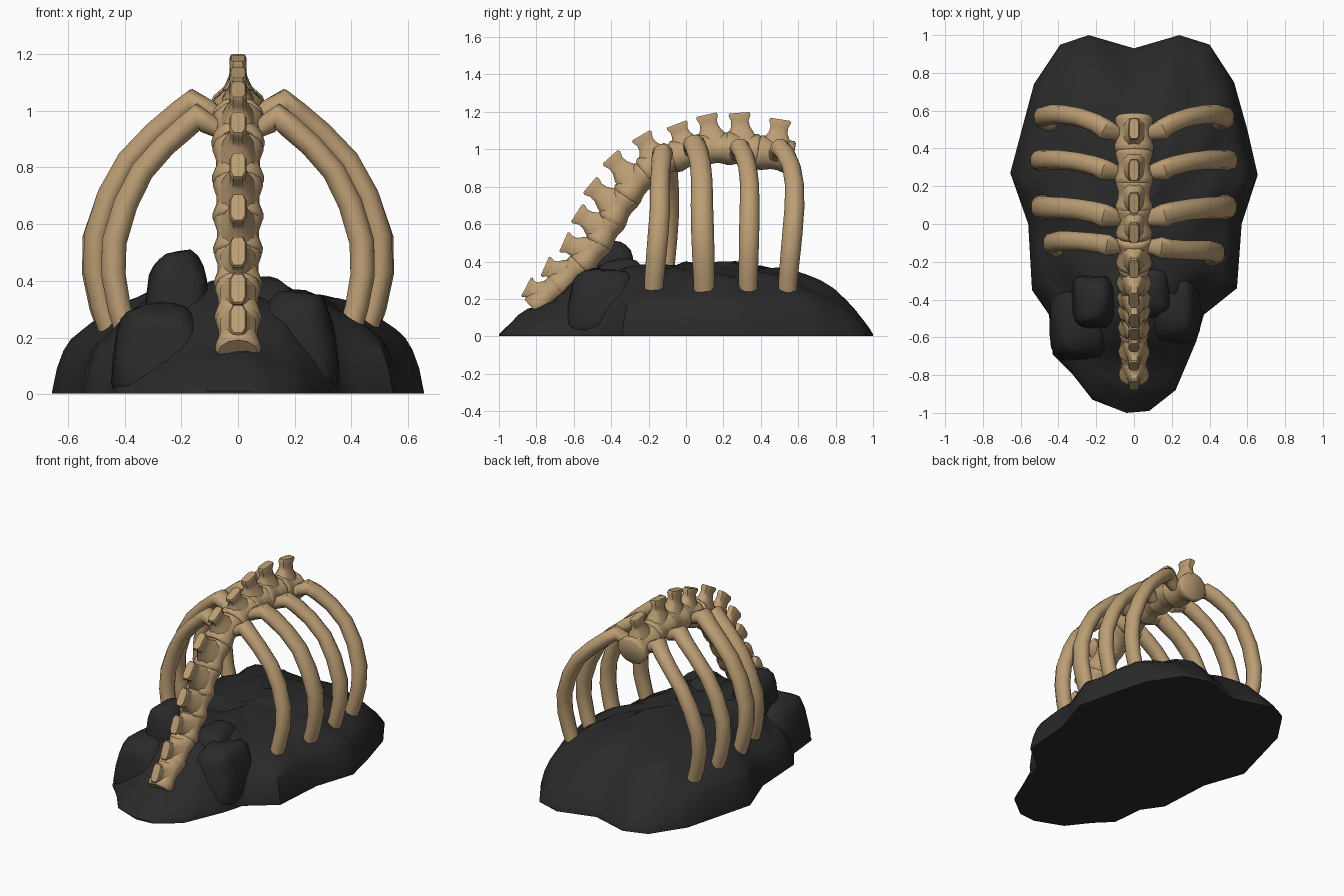
import bpy, bmesh, math
from mathutils import Vector, noise

cube = bpy.data.objects.get("Cube")
if cube:
    bpy.data.objects.remove(cube, do_unlink=True)


def material(name, rgb):
    m = bpy.data.materials.new(name)
    m.use_nodes = True
    m.diffuse_color = (*rgb, 1)
    m.node_tree.nodes["Principled BSDF"].inputs["Base Color"].default_value = (*rgb, 1)
    return m


BONE = material("aged bone", (0.50, 0.34, 0.175))
ROCK = material("dark rock", (0.023, 0.023, 0.023))
X = Vector((1, 0, 0))


def finish(bm, name, mat, angle):
    bmesh.ops.recalc_face_normals(bm, faces=bm.faces)
    mesh = bpy.data.meshes.new(name)
    bm.to_mesh(mesh)
    bm.free()
    ob = bpy.data.objects.new(name, mesh)
    bpy.context.collection.objects.link(ob)
    mesh.materials.append(mat)
    bpy.ops.object.select_all(action="DESELECT")
    ob.select_set(True)
    bpy.context.view_layer.objects.active = ob
    bpy.ops.object.shade_smooth_by_angle(angle=math.radians(angle))


def skin(bm, rings):
    """Join equal rings of points into a capped solid."""
    loops = [[bm.verts.new(p) for p in ring] for ring in rings]
    n = len(loops[0])
    for a, b in zip(loops, loops[1:]):
        for i in range(n):
            j = (i + 1) % n
            bm.faces.new((a[i], a[j], b[j], b[i]))
    bm.faces.new(loops[0])
    bm.faces.new(loops[-1])


def ellipse(c, u, v, n=10):
    return [c + u * math.cos(math.tau * i / n) + v * math.sin(math.tau * i / n) for i in range(n)]


def block(c, u, v):
    """Rectangle with clipped corners."""
    corners = [(1, .6), (.6, 1), (-.6, 1), (-1, .6), (-1, -.6), (-.6, -1), (.6, -1), (1, -.6)]
    return [c + u * a + v * b for a, b in corners]


def clamp(x, low, high):
    return max(low, min(high, x))


def interpolate(stops, x):
    for (x0, y0), (x1, y1) in zip(stops, stops[1:]):
        if x <= x1:
            return y0 + (y1 - y0) * max(0, x - x0) / (x1 - x0)
    return stops[-1][1]


# Rock mound: shrinking copies of one outline, raised as a dome with shelved flanks
outline = [(0, .93), (.24, 1), (.4, .95), (.53, .75), (.6, .5), (.655, .26), (.57, 0),
           (.545, -.34), (.37, -.48), (.33, -.62), (.22, -.88), (.08, -.99), (-.04, -1),
           (-.22, -.93), (-.33, -.79), (-.43, -.69), (-.45, -.48), (-.54, -.35),
           (-.56, 0), (-.655, .27), (-.53, .74), (-.39, .95), (-.24, 1)]
points = []
for (ax, ay), (bx, by) in zip(outline, outline[1:] + outline[:1]):
    points += [(ax + (bx - ax) * k / 3, ay + (by - ay) * k / 3) for k in range(3)]
front_drop = [(-1, .6), (-.75, .66), (-.5, 1), (1, 1)]
shelf = [(0, 1), (.45, .98), (.6, .88), (.75, .71), (.85, .58), (.92, .49), (.97, .27), (1, 0)]
rings = [[Vector((x, y, 0.003)) for x, y in points]]
for s in (1, .975, .94, .9, .85, .79, .72, .64, .54, .42, .27, .1):
    ring = []
    for x, y in points:
        p = Vector((x * s, y * s, 0))
        w = clamp((abs(x) - .42) * 8, 0, 1)
        dome = .362 * interpolate(front_drop, p.y)
        dome *= (1 - w) * (1 - s ** 4.4) + w * interpolate(shelf, s)
        # flanks are lower towards the front, higher towards the rear
        dome *= 1 - .07 * clamp((abs(p.x) - .3) * 5, 0, 1) * clamp((.25 - p.y) * 4, -1, 1)
        lump = noise.noise(p * 5) * .04 + noise.noise(p * 11) * .025
        ring.append(p + Vector((0, 0, .012 + max(0, dome + lump * min(1, (1 - s) * 6)))))
    rings.append(ring)
bm = bmesh.new()
skin(bm, rings)
finish(bm, "rock_mound", ROCK, 45)


# Boulders: rounded, lumpy blocks, wider towards the ground
def boulder(name, center, size, seed):
    bm = bmesh.new()
    bmesh.ops.create_icosphere(bm, subdivisions=3, radius=1)
    for v in bm.verts:
        d = Vector([math.copysign(abs(c) ** .6, c) for c in v.co])
        d *= 1 + .10 * noise.noise(v.co * 1.7 + Vector((seed, 0, 0)))
        flare = 1.08 - .16 * d.z
        v.co = Vector((d.x * size[0] * flare, d.y * size[1] * flare, d.z * size[2])) + Vector(center)
        v.co.z = max(v.co.z, .02)
    finish(bm, name, ROCK, 45)


boulder("tall_boulder", (-.215, -.41, .25), (.115, .14, .255), 3)
boulder("left_boulder", (-.275, -.52, .13), (.15, .185, .19), 7)
boulder("right_boulder", (.205, -.44, .16), (.135, .18, .20), 12)
boulder("middle_boulder", (.09, -.36, .2), (.12, .15, .21), 31)

# Spine: body centre and tip of the upper process of each vertebra, as (y, z)
bodies = [(-.75, .21), (-.63, .32), (-.51, .44), (-.43, .56), (-.36, .68), (-.27, .81),
          (-.15, .92), (.01, .98), (.15, 1), (.30, 1), (.475, .97)]
tips = [(-.855, .265), (-.755, .375), (-.655, .505), (-.585, .66), (-.515, .81), (-.405, .96),
        (-.24, 1.075), (-.05, 1.135), (.11, 1.185), (.285, 1.195), (.505, 1.16)]
bodies = [Vector((0, *p)) for p in bodies]
tips = [Vector((0, *p)) for p in tips]
last = len(bodies) - 1
for i, (c, tip) in enumerate(zip(bodies, tips)):
    before, after = bodies[max(i - 1, 0)], bodies[min(i + 1, last)]
    t = (after - before).normalized()
    up = X.cross(t)
    up = up if up.dot(tip - c) > 0 else -up
    half = (after - before).length / (2 if 0 < i < last else 1) / 2 + .012
    r = .070 + .020 * i / last
    bm = bmesh.new()
    # waisted body with flared rims
    profile = [(-1, .88), (-.85, 1.02), (-.6, 1.03), (-.1, .87), (.25, .87), (.7, 1.0), (.9, 1.0), (1, .88)]
    skin(bm, [ellipse(c + t * half * k, X * r * f * 1.12, up * r * f, 12) for k, f in profile])
    # upper process, pinched and then flared at the tip
    d = tip - c
    along = X.cross(d).normalized()
    shape = [(.2, .062, .085), (.45, .046, .068), (.62, .032, .050), (.78, .027, .047),
             (.93, .030, .059), (1, .025, .054)]
    skin(bm, [block(c + d * k, X * w, along * l) for k, w, l in shape])
    finish(bm, f"vertebra_{i + 1}", BONE, 50)

# Rounded disc closing the rear of the spine
bm = bmesh.new()
rear = Vector((0, .53, .965))
skin(bm, [ellipse(rear + Vector((0, k, -k * .2)), X * w, Vector((0, .2, 1)) * w, 12)
          for k, w in ((0, .085), (.02, .08), (.035, .06), (.042, .03))])
finish(bm, "rear_disc", BONE, 50)

# Ribs: shared arch of (x, z), thickness and y sweep from head to foot
arch = [(.07, .96), (.11, .985), (.155, 1.01), (.20, .975), (.285, .905), (.375, .81), (.44, .69),
        (.485, .55), (.488, .43), (.465, .31), (.405, .12)]
thick = [.032, .042, .052, .048, .046, .047, .049, .050, .049, .047, .044]


def rib(name, side, reach, lift, ys, width):
    path = []
    for k, (x, z) in enumerate(arch):
        f = k / (len(arch) - 1)
        y = interpolate([(0, ys[0]), (.2, ys[0] * .75 + ys[1] * .25), (.45, ys[1]), (.6, ys[1]), (1, ys[2])], f)
        path.append(Vector((side * (x * reach if x > .12 else x), y, z + lift * max(0, z - .2) / .8)))
    rings = []
    for k, p in enumerate(path):
        t = (path[min(k + 1, len(path) - 1)] - path[max(k - 1, 0)]).normalized()
        u = Vector((0, 1, 0))
        u = (u - t * u.dot(t)).normalized()
        rings.append(ellipse(p, u * thick[k] * width, t.cross(u) * thick[k] * .92, 10))
    bm = bmesh.new()
    skin(bm, rings)
    finish(bm, name, BONE, 50)


ribs = [(.90, -.03, (-.12, -.14, -.18), 1.1), (1.03, .02, (.03, .085, .10), 1.22),
        (1.04, 0, (.27, .34, .33), 1.08), (1.0, 0, (.475, .58, .535), 1.08)]
for n, (reach, lift, ys, width) in enumerate(ribs):
    for side, label in ((1, "left"), (-1, "right")):
        shift = .05 if n == 0 and side < 0 else 0
        rib(f"{label}_rib_{n + 1}", side, reach, lift, (ys[0], ys[1] + shift, ys[2] + shift), width)

# Bone shards poking out of the rock
for side, label in ((1, "left"), (-1, "right")):
    bm = bmesh.new()
    skin(bm, [ellipse(Vector((side * .53, y, .165)), X * w, Vector((0, 0, w)), 6)
              for y, w in ((.07, .008), (.11, .024), (.15, .026), (.19, .008))])
    finish(bm, f"{label}_bone_shard", BONE, 30)
